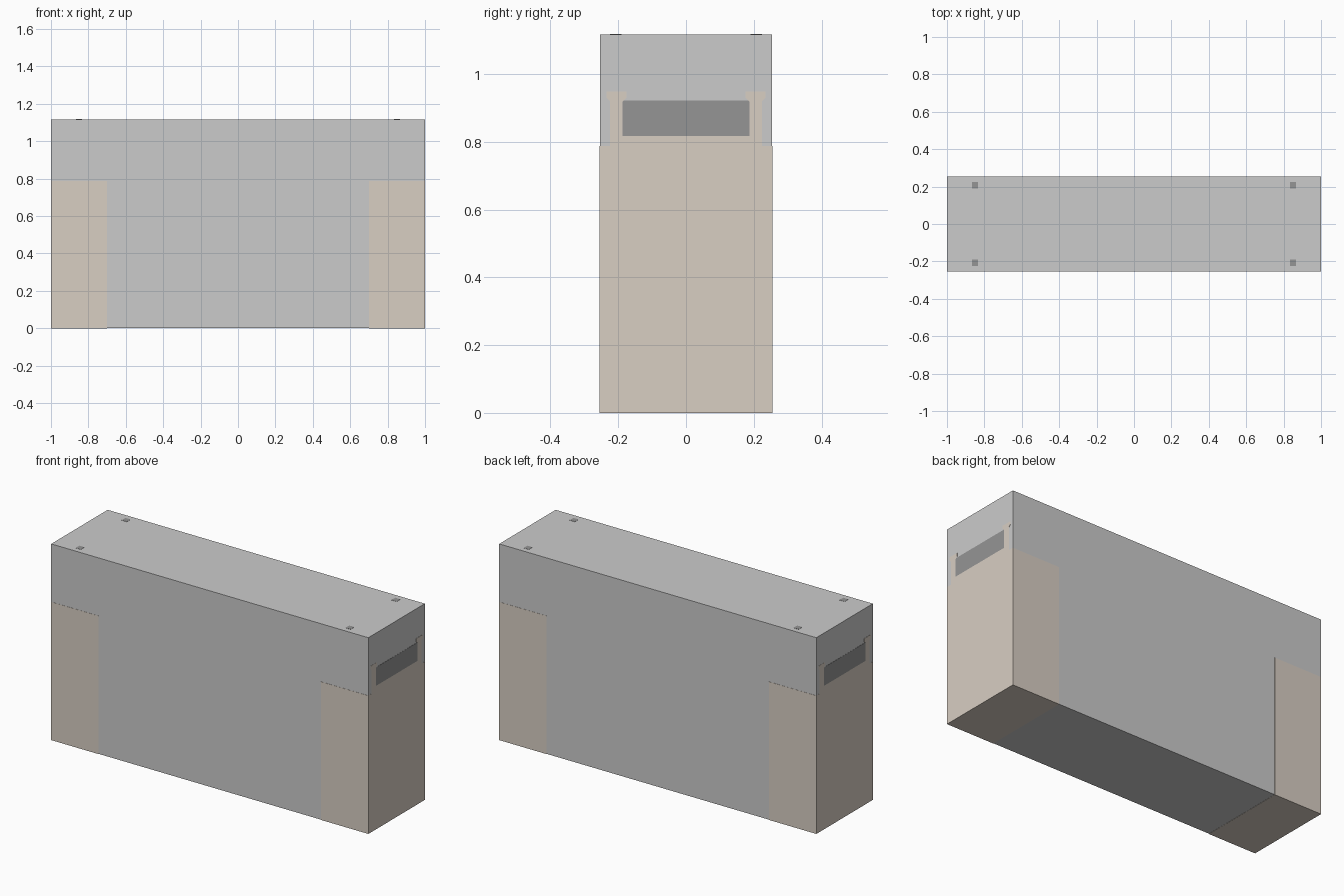
import bpy
import bmesh

if "Cube" in bpy.data.objects:
    bpy.data.objects.remove(bpy.data.objects["Cube"])

E = 0.001  # inlaid parts stand this far proud of the body


def material(name, rgb):
    m = bpy.data.materials.new(name)
    m.diffuse_color = (*rgb, 1)
    m.use_nodes = True
    m.node_tree.nodes["Principled BSDF"].inputs["Base Color"].default_value = m.diffuse_color
    return m


tan = material("tan", (0.69, 0.62, 0.545))
dark = material("dark_grey", (0.30, 0.30, 0.30))


def extrude_x(name, profile, x0, x1, mat=None):
    """Solid made by pushing a (y, z) profile from x0 to x1."""
    bm = bmesh.new()
    face = bm.faces.new([bm.verts.new((x0, y, z)) for y, z in profile])
    ext = bmesh.ops.extrude_face_region(bm, geom=[face])
    verts = [v for v in ext["geom"] if isinstance(v, bmesh.types.BMVert)]
    bmesh.ops.translate(bm, verts=verts, vec=(x1 - x0, 0, 0))
    bmesh.ops.recalc_face_normals(bm, faces=bm.faces)
    me = bpy.data.meshes.new(name)
    bm.to_mesh(me)
    bm.free()
    if mat:
        me.materials.append(mat)
    ob = bpy.data.objects.new(name, me)
    bpy.context.collection.objects.link(ob)
    return ob


def box(name, x0, x1, y0, y1, z0, z1, mat=None):
    return extrude_x(name, [(y0, z0), (y1, z0), (y1, z1), (y0, z1)], x0, x1, mat)


# Main block
box("body", -1 + E, 1 - E, -0.255 + E, 0.255 - E, E, 1.117, None)

# End pier outline: broad base, narrower shoulder, two capped uprights
half = [(0.255, 0), (0.255, 0.787), (0.225, 0.787), (0.225, 0.92),
        (0.235, 0.93), (0.235, 0.948), (0.176, 0.948), (0.176, 0.93),
        (0.188, 0.918), (0.188, 0.817)]
pier = half + [(-y, z) for y, z in reversed(half)]

for side, s in (("left", -1), ("right", 1)):
    extrude_x(f"{side}_end_pier", pier, 0.7 * s, s, tan)
    # Dark bar set between the uprights
    box(f"{side}_end_bar", 0.7 * s, s, -0.188, 0.188, 0.817, 0.922, dark)
    # Square pins rising through the top
    for row, t in (("front", -1), ("back", 1)):
        x, y = 0.85 * s, 0.207 * t
        box(f"{side}_{row}_pin", x - 0.016, x + 0.016, y - 0.017, y + 0.017,
            0.94, 1.117 + E, dark)
